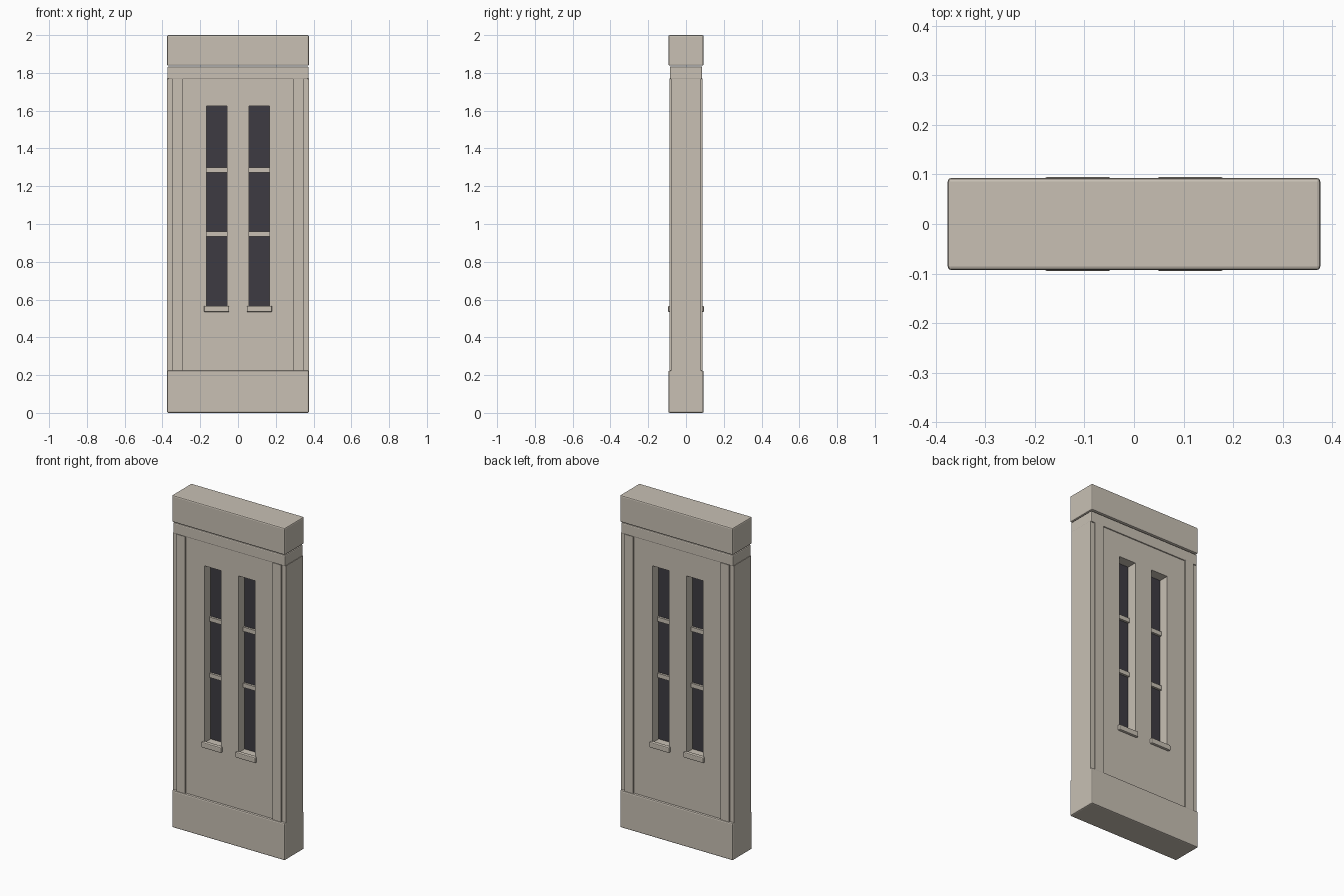
import bpy
import bmesh
from mathutils import Matrix, Vector

cube = bpy.data.objects.get("Cube")
if cube:
    bpy.data.objects.remove(cube, do_unlink=True)


def material(name, colour):
    mat = bpy.data.materials.new(name)
    mat.use_nodes = True
    mat.diffuse_color = colour
    mat.node_tree.nodes["Principled BSDF"].inputs["Base Color"].default_value = colour
    return mat


stone = material("warm_stone", (0.578, 0.527, 0.456, 1))
dark = material("dark_glass", (0.047, 0.044, 0.054, 1))


def box(name, x, y, z, mat=stone, bevel=0):
    """Box from (min, max) ranges, with an optional rounded edge."""
    lo, hi = Vector((x[0], y[0], z[0])), Vector((x[1], y[1], z[1]))
    bm = bmesh.new()
    bmesh.ops.create_cube(bm, size=1, matrix=Matrix.Translation((lo + hi) / 2)
                          @ Matrix.Diagonal((*(hi - lo), 1)))
    if bevel:
        bmesh.ops.bevel(bm, geom=bm.edges[:], offset=bevel, segments=2,
                        profile=0.5, affect='EDGES')
    mesh = bpy.data.meshes.new(name)
    bm.to_mesh(mesh)
    bm.free()
    mesh.materials.append(mat)
    obj = bpy.data.objects.new(name, mesh)
    bpy.context.collection.objects.link(obj)
    return obj


def both(limit):
    return (-limit, limit)


def side_range(side, inner, outer):
    return tuple(sorted((side * inner, side * outer)))


# Plinth, frieze and cap
box("plinth", both(0.376), both(0.093), (0, 0.224), bevel=0.007)
box("frieze", both(0.374), both(0.086), (1.767, 1.834), bevel=0.006)
box("cap", both(0.376), both(0.093), (1.838, 2), bevel=0.007)

# Wall with two window openings cut right through
wall = box("wall", both(0.376), both(0.08), (0.21, 1.77))
bpy.context.view_layer.objects.active = wall
wall.select_set(True)
for side in (-1, 1):
    cutter = box("window_cutter", side_range(side, 0.058, 0.168), both(0.2), (0.56, 1.625))
    cutter.hide_render = True
    cut = wall.modifiers.new("window_opening", 'BOOLEAN')
    cut.operation = 'DIFFERENCE'
    cut.solver = 'EXACT'
    cut.object = cutter
    bpy.ops.object.modifier_apply(modifier=cut.name)
    bpy.data.objects.remove(cutter, do_unlink=True)

for side, label in ((-1, "right"), (1, "left")):
    # Glass and crossbars
    opening = side_range(side, 0.058, 0.168)
    box(f"{label}_glass", opening, both(0.02), (0.56, 1.625), dark)
    for level, z in (("lower", 0.948), ("upper", 1.286)):
        box(f"{label}_{level}_crossbar", opening, both(0.033), (z - 0.013, z + 0.013))

    # Pilasters and sills on front and back
    for face, end in ((-1, "front"), (1, "back")):
        box(f"{end}_{label}_pilaster", side_range(side, 0.29, 0.348),
            side_range(face, 0.07, 0.088), (0.215, 1.77))
        box(f"{end}_{label}_sill", side_range(side, 0.047, 0.18),
            side_range(face, 0.07, 0.095), (0.534, 0.567), bevel=0.005)
